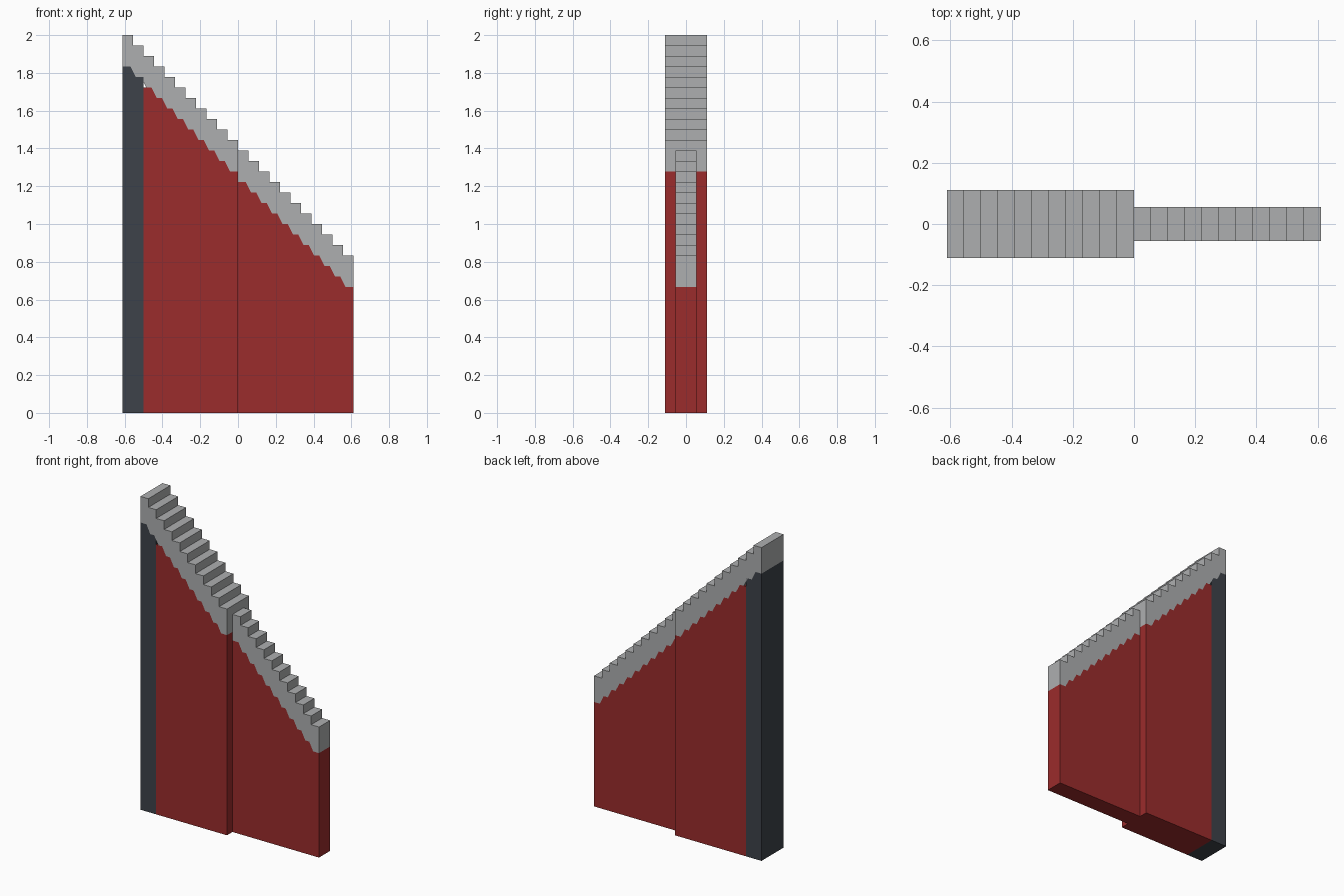
import bpy
import bmesh

cube = bpy.data.objects.get("Cube")
if cube:
    bpy.data.objects.remove(cube, do_unlink=True)

U = 1 / 18            # step size
COLUMNS = 22          # steps along the wall
TOP = 2.0
CAP = 3 * U           # thickness of the coping
LEFT = -COLUMNS * U / 2
SLANT = U / 4         # softened corners under the coping


def material(name, rgb):
    m = bpy.data.materials.new(name)
    m.use_nodes = True
    m.diffuse_color = (*rgb, 1)
    m.node_tree.nodes["Principled BSDF"].inputs["Base Color"].default_value = (*rgb, 1)
    return m


grey = material("stone grey", (0.423, 0.429, 0.434))
red = material("brick red", (0.328, 0.025, 0.025))
dark = material("slate dark", (0.047, 0.055, 0.067))


def stair_top(first, last):
    """Square steps from left to right."""
    pts = []
    for i in range(first, last):
        z = TOP - i * U
        pts += [(LEFT + i * U, z), (LEFT + (i + 1) * U, z)]
    return pts


def stair_under(first, last):
    """Lower edge of the coping, with softened step corners."""
    pts = []
    for i in range(first, last):
        z = TOP - CAP - i * U
        a, b = LEFT + i * U, LEFT + (i + 1) * U
        pts.append((a if i == first else a + SLANT, z))
        pts.append((b if i == last - 1 else b - SLANT, z))
    return pts


def extrude(name, profile, half_depth, mat):
    """Extrude an x-z outline through y."""
    bm = bmesh.new()
    face = bm.faces.new([bm.verts.new((x, -half_depth, z)) for x, z in profile])
    moved = bmesh.ops.extrude_face_region(bm, geom=[face])["geom"]
    verts = [v for v in moved if isinstance(v, bmesh.types.BMVert)]
    bmesh.ops.translate(bm, verts=verts, vec=(0, 2 * half_depth, 0))
    bmesh.ops.recalc_face_normals(bm, faces=bm.faces[:])
    mesh = bpy.data.meshes.new(name)
    bm.to_mesh(mesh)
    bm.free()
    mesh.materials.append(mat)
    obj = bpy.data.objects.new(name, mesh)
    bpy.context.collection.objects.link(obj)


def body(name, first, last, half_depth, mat):
    """Wall section from the ground to the underside of the coping."""
    upper = stair_under(first, last)
    extrude(name, [(upper[0][0], 0)] + upper + [(upper[-1][0], 0)], half_depth, mat)


def coping(name, first, last, half_depth):
    extrude(name, stair_top(first, last) + stair_under(first, last)[::-1], half_depth, grey)


# Thick half with the dark end post
body("end_post", 0, 2, 2 * U, dark)
body("thick_wall", 2, 11, 2 * U, red)
coping("thick_coping", 0, 11, 2 * U)

# Thin lower half
body("thin_wall", 11, COLUMNS, U, red)
coping("thin_coping", 11, COLUMNS, U)
